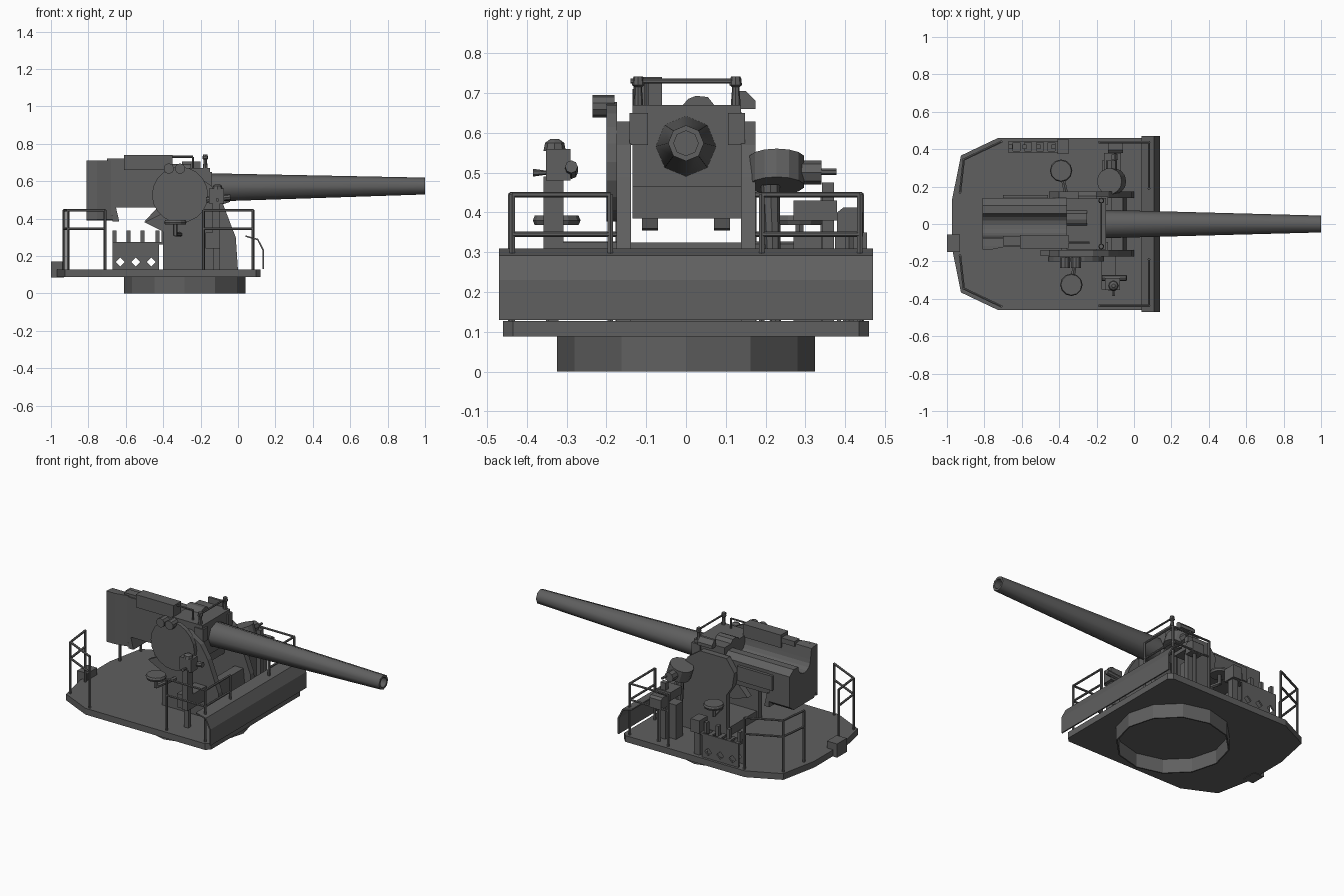
import bpy, bmesh, math
from mathutils import Vector

paint = bpy.data.materials.new("dark_grey_paint")
paint.diffuse_color = (0.115, 0.115, 0.115, 1)


def finish(name, bm):
    bmesh.ops.recalc_face_normals(bm, faces=bm.faces)
    me = bpy.data.meshes.new(name)
    bm.to_mesh(me)
    bm.free()
    me.materials.append(paint)
    ob = bpy.data.objects.new(name, me)
    bpy.context.collection.objects.link(ob)
    return ob


def prism(name, pts, axis, a, b):
    """Extrude a 2D outline along an axis from a to b."""
    place = {'x': lambda p, t: (t, p[0], p[1]),
             'y': lambda p, t: (p[0], t, p[1]),
             'z': lambda p, t: (p[0], p[1], t)}[axis]
    bm = bmesh.new()
    lo = [bm.verts.new(place(p, a)) for p in pts]
    hi = [bm.verts.new(place(p, b)) for p in pts]
    bm.faces.new(lo)
    bm.faces.new(hi)
    for i in range(len(pts)):
        j = (i + 1) % len(pts)
        bm.faces.new((lo[i], lo[j], hi[j], hi[i]))
    return finish(name, bm)


def box(name, x0, x1, y0, y1, z0, z1):
    return prism(name, [(x0, y0), (x1, y0), (x1, y1), (x0, y1)], 'z', z0, z1)


def loft(name, stations, n=12, axis=None, caps=True):
    """Round rings (point, radius) joined along an axis."""
    d = Vector(axis) if axis else Vector(stations[-1][0]) - Vector(stations[0][0])
    d.normalize()
    u = Vector((0, 0, 1)) if abs(d.z) < 0.9 else Vector((1, 0, 0))
    u = (u - d * u.dot(d)).normalized()
    v = d.cross(u)
    bm = bmesh.new()
    rings = []
    for p, r in stations:
        rings.append([bm.verts.new(Vector(p) + r * (u * math.cos(t) + v * math.sin(t)))
                      for t in (2 * math.pi * i / n for i in range(n))])
    for a, b in zip(rings, rings[1:]):
        for i in range(n):
            j = (i + 1) % n
            bm.faces.new((a[i], a[j], b[j], b[i]))
    if caps:
        bm.faces.new(rings[0])
        bm.faces.new(rings[-1])
    return finish(name, bm)


def rod(name, p, q, r=0.008, n=6):
    return loft(name, [(p, r), (q, r)], n)


def railing(name, path, top=0.445, mid=0.345):
    for x, y in path:
        rod(name + "_post", (x, y, 0.12), (x, y, top))
    for (x0, y0), (x1, y1) in zip(path, path[1:]):
        for z in (top, mid):
            rod(name + "_bar", (x0, y0, z), (x1, y1, z), 0.007)


# Base ring and deck
loft("base_ring", [((-0.285, 0, z), r) for z, r in
     ((0.092, 0.324), (0, 0.324), (0, 0.316), (0.092, 0.316))], 12, (0, 0, 1), False)
half = [(0.12, 0.435), (0.095, 0.46), (-0.727, 0.46), (-0.925, 0.366), (-0.973, 0.13)]
prism("deck", half + [(x, -y) for x, y in reversed(half)], 'z', 0.088, 0.127)
box("rear_step", -1.0, -0.93, -0.15, -0.055, 0.085, 0.17)

# Bent front shield, a thin plate
outer = [(0.04, 0.31), (0.108, 0.292), (0.14, 0.23), (0.14, 0.13)]
inner = [(0.132, 0.13), (0.132, 0.227), (0.103, 0.285), (0.04, 0.302)]
prism("front_shield", outer + inner, 'y', -0.47, 0.47)

# Railings on both sides
for s in (1, -1):
    railing("rear_railing", [(-0.93, 0.17 * s), (-0.91, 0.345 * s), (-0.71, 0.44 * s)])
    railing("front_railing", [(-0.185, 0.437 * s), (0.08, 0.437 * s), (0.08, 0.19 * s)])

# Carriage cheeks with sloped front braces
cheek = [(-0.4, 0.12), (-0.2, 0.12), (0, 0.12), (-0.012, 0.3), (-0.085, 0.49),
         (-0.135, 0.57), (-0.22, 0.628), (-0.4, 0.628), (-0.455, 0.55), (-0.44, 0.46),
         (-0.4, 0.4)]
for s in (1, -1):
    prism("carriage_cheek", cheek, 'y', 0.138 * s, 0.175 * s)
    prism("elevating_arc", [(-0.5, 0.385), (-0.4, 0.355), (-0.28, 0.36), (-0.25, 0.47),
                            (-0.42, 0.47)], 'y', 0.07 * s, 0.11 * s)
loft("trunnion_cover", [((-0.31, -0.174, 0.527), 0.15), ((-0.31, -0.2, 0.527), 0.15)], 20)
prism("side_wedge", [(-0.5, 0.38), (-0.4, 0.43), (-0.4, 0.33)], 'y', -0.17, -0.14)
box("carriage_crossbeam", -0.39, -0.1, -0.14, 0.14, 0.12, 0.18)
prism("carriage_front_plate", [(-0.12, 0.12), (-0.04, 0.12), (-0.06, 0.325), (-0.12, 0.325)],
      'y', -0.14, 0.14)

# Gun body: a cradle with a round loading trough, its far lip lower than the near wall
arc = [(-0.005 + 0.06 * math.cos(t), 0.64 - 0.06 * math.sin(t))
       for t in (math.pi * i / 8 for i in range(9))]
top = [(0.1, 0.64)] + arc + [(-0.075, 0.705)]
prism("cradle_rear", [(-0.122, 0.46), (0.13, 0.46), (0.138, 0.61)] + top + [(-0.122, 0.705)],
      'x', -0.67, -0.36)
prism("breech_end", [(-0.12, 0.42), (-0.1, 0.39), (0.1, 0.39), (0.14, 0.42), (0.14, 0.61)]
      + top + [(-0.12, 0.71)], 'x', -0.81, -0.67)
prism("breech_side_flange", [(-0.81, -0.135), (-0.755, -0.135), (-0.67, -0.118),
                             (-0.81, -0.118)], 'z', 0.395, 0.71)
prism("breech_foot", [(-0.67, 0.47), (-0.67, 0.385), (-0.635, 0.385), (-0.655, 0.47)],
      'y', -0.12, 0.14)
box("cradle_front", -0.36, -0.15, -0.135, 0.138, 0.465, 0.67)
box("cradle_underside", -0.28, -0.19, -0.135, 0.138, 0.385, 0.467)
for y0, y1 in ((-0.142, -0.095), (0.105, 0.148)):
    box("front_lug", -0.2, -0.14, y0, y1, 0.57, 0.65)
box("recoil_box", -0.61, -0.35, -0.132, -0.06, 0.66, 0.74)
box("top_latch", -0.7, -0.6, -0.115, -0.065, 0.69, 0.722)
box("loader_side_box", -0.7, -0.46, 0.13, 0.155, 0.5, 0.59)
prism("top_hatch", [(-0.012, 0.665), (0.005, 0.685), (0.025, 0.693), (0.055, 0.69),
                    (0.075, 0.665)], 'x', -0.36, -0.25)
prism("side_bracket", [(0.135, 0.66), (0.175, 0.66), (0.175, 0.68), (0.15, 0.705),
                       (0.135, 0.705)], 'x', -0.3, -0.2)

# Tapered hollow barrel, smooth along its sides
barrel = loft("barrel", [((-0.2, 0, 0.566), 0.077), ((1, 0, 0.574), 0.045),
                         ((1, 0, 0.574), 0.031), ((0.85, 0, 0.574), 0.031)], 8, (1, 0, 0))
bpy.context.view_layer.objects.active = barrel
barrel.select_set(True)
bpy.ops.object.shade_smooth_by_angle(angle=math.radians(50))

# Open sight bar over the gun, with flared posts
rod("sight_bar", (-0.175, -0.14, 0.73), (-0.175, 0.14, 0.73), 0.006)
for y in (-0.12, 0.125):
    loft("sight_post", [((-0.175, y, 0.65), 0.014), ((-0.175, y, 0.715), 0.009),
                        ((-0.175, y, 0.72), 0.016), ((-0.175, y, 0.742), 0.012)], 8)
rod("top_wire", (-0.36, -0.1, 0.73), (-0.24, -0.1, 0.73), 0.006)
rod("top_wire_leg", (-0.24, -0.1, 0.73), (-0.24, -0.1, 0.66), 0.006)

# Pair of sight cylinders above the trunnion
for x in (-0.37, -0.31):
    loft("sight_cylinder", [((x, -0.18, 0.667), 0.028), ((x, -0.235, 0.667), 0.028)], 10)

# Crew seats on arms
for x, y in ((-0.39, 0.285), (-0.335, -0.325)):
    s = 1 if y > 0 else -1
    loft("seat", [((x, y, 0.368), 0.055), ((x, y, 0.38), 0.06), ((x, y, 0.392), 0.055)], 12)
    rod("seat_stem", (x, y, 0.31), (x, y, 0.37), 0.012)
    rod("seat_arm", (x, y, 0.315), (x + 0.03, 0.15 * s, 0.315), 0.012)

# Aiming station on the near side
box("aimer_column", -0.135, -0.095, -0.358, -0.308, 0.24, 0.49)
box("aimer_bracket", -0.175, -0.095, -0.35, -0.17, 0.24, 0.325)
box("aimer_foot", -0.13, -0.1, -0.345, -0.32, 0.12, 0.25)
box("aimer_head", -0.155, -0.075, -0.352, -0.29, 0.48, 0.56)
loft("aimer_knob", [((-0.11, -0.33, 0.555), 0.028), ((-0.11, -0.33, 0.575), 0.024),
                    ((-0.11, -0.33, 0.585), 0.01)], 8)
rod("aimer_scope", (-0.17, -0.288, 0.5), (-0.04, -0.288, 0.515), 0.016, 8)
loft("aimer_handle", [((-0.11, -0.35, 0.5), 0.005), ((-0.11, -0.385, 0.5), 0.01)], 6)

# Tilted sight drum station on the far side
loft("drum", [((-0.108, 0.228, 0.467), 0.07), ((-0.132, 0.228, 0.538), 0.07)], 14)
loft("drum_pedestal", [((-0.11, 0.225, 0.12), 0.014), ((-0.11, 0.212, 0.47), 0.024)], 8)
loft("drum_eyepiece", [((-0.12, 0.285, 0.5), 0.03), ((-0.12, 0.34, 0.5), 0.03)], 8)
rod("drum_handle", (-0.1, 0.33, 0.502), (-0.1, 0.378, 0.502))
box("control_box", -0.16, -0.07, 0.27, 0.38, 0.38, 0.43)
box("control_column", -0.12, -0.085, 0.342, 0.372, 0.12, 0.475)
box("control_cabinet", -0.17, -0.11, 0.27, 0.34, 0.12, 0.34)
prism("outer_box", [(0.38, 0.34), (0.445, 0.34), (0.445, 0.4), (0.43, 0.412), (0.395, 0.412),
                    (0.38, 0.4)], 'x', -0.14, -0.06)
rod("outer_box_leg", (-0.1, 0.41, 0.12), (-0.1, 0.41, 0.35), 0.012)

# Shell rack: two walls with diamond holes, made from panels around each hole
for y in (0.38, 0.435):
    for i in range(3):
        c, r, w, zc = -0.63 + 0.0833 * i, 0.024, 0.0417, 0.168
        for sx in (1, -1):
            prism("rack_wall", [(c, 0.12), (c + sx * w, 0.12), (c + sx * w, 0.275), (c, 0.275),
                                (c, zc + r), (c + sx * r, zc), (c, zc - r)],
                  'y', y, y + 0.01)
for i in range(5):
    x = -0.672 + 0.0625 * i
    box("rack_top_slat", x, x + 0.025, 0.38, 0.445, 0.262, 0.275)
for x in (-0.66, -0.585, -0.51, -0.43):
    box("rack_upright", x - 0.01, x + 0.01, 0.4, 0.425, 0.262, 0.335)
box("rack_end_box", -0.41, -0.35, 0.375, 0.455, 0.27, 0.35)
box("rack_end_post", -0.4, -0.36, 0.395, 0.435, 0.12, 0.28)
